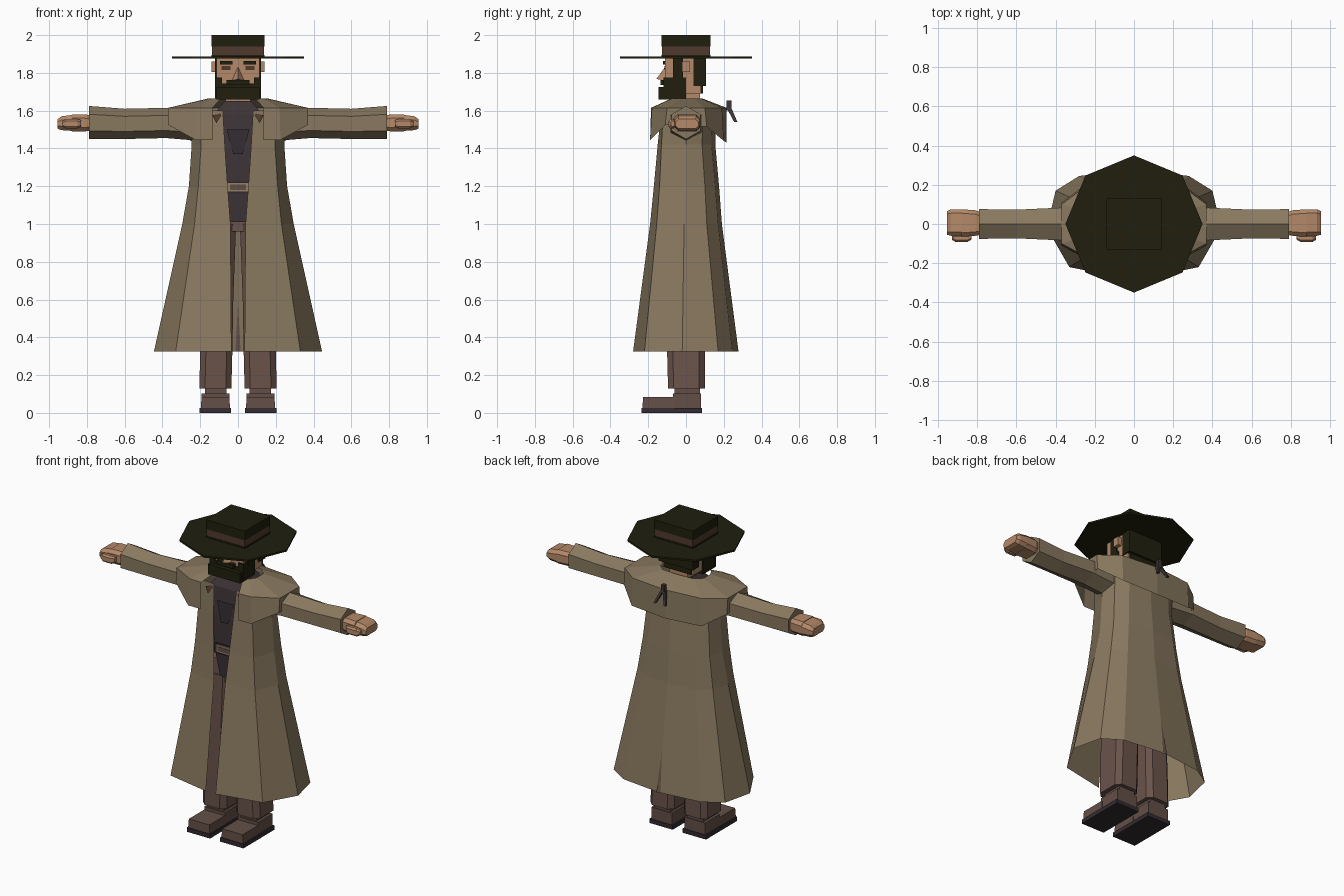
import bpy, bmesh, math

cube = bpy.data.objects.get("Cube")
if cube:
    bpy.data.objects.remove(cube, do_unlink=True)


def material(name, *rgb):
    m = bpy.data.materials.new(name)
    m.use_nodes = True
    m.diffuse_color = (*rgb, 1)
    m.node_tree.nodes["Principled BSDF"].inputs["Base Color"].default_value = (*rgb, 1)
    return m


TAN = material("coat tan", .25, .19, .115)
BLACK = material("hat black", .014, .0135, .0045)
SKIN = material("skin", .46, .25, .14)
BROWN = material("trouser brown", .147, .087, .07)
VEST = material("vest charcoal", .047, .033, .037)
BOOT = material("boot brown", .125, .078, .062)
BAND = material("band brown", .08, .042, .026)
SOLE = material("sole dark", .033, .024, .03)
BUCKLE = material("buckle", .3, .22, .14)


def build(name, verts, faces, mat, mirror=False, fix=True):
    bm = bmesh.new()
    vs = [bm.verts.new(v) for v in verts]
    for f in faces:
        bm.faces.new([vs[i] for i in f])
    if fix:
        bmesh.ops.recalc_face_normals(bm, faces=bm.faces)
    me = bpy.data.meshes.new(name)
    bm.to_mesh(me)
    bm.free()
    me.materials.append(mat)
    ob = bpy.data.objects.new(name, me)
    bpy.context.collection.objects.link(ob)
    if mirror:
        mod = ob.modifiers.new("mirror", "MIRROR")
        mod.merge_threshold = .0005
    return ob


def loft(name, rings, mat, mirror=False, closed=True):
    """Skin a list of equal-length rings; closed rings also get end caps."""
    n = len(rings[0])
    verts = [p for r in rings for p in r]
    faces = []
    for k in range(len(rings) - 1):
        for i in range(n if closed else n - 1):
            a, b = k * n + i, k * n + (i + 1) % n
            faces.append((a, a + n, b + n, b))
    if closed:
        faces += [list(range(n)), list(range(len(verts) - n, len(verts)))]
    return build(name, verts, faces, mat, mirror, fix=closed)


def rect(x0, x1, y0, y1, z):
    return [(x0, y0, z), (x1, y0, z), (x1, y1, z), (x0, y1, z)]


def box(name, x, y, z, mat, mirror=False):
    return loft(name, [rect(*x, *y, z[0]), rect(*x, *y, z[1])], mat, mirror)


def hexagon(x, cz, ry, rz, cy=0):
    """Six-sided section across the arm with a ridge on top."""
    return [(x, cy + ry * math.sin(a) / .866, cz + rz * math.cos(a))
            for a in (math.tau * i / 6 for i in range(6))]


def slab(x, y0, y1, z0, z1, c):
    """Chamfered section across the hand."""
    return [(x, y0, z0 + c), (x, y0 + c, z0), (x, y1 - c, z0), (x, y1, z0 + c),
            (x, y1, z1 - c), (x, y1 - c, z1), (x, y0 + c, z1), (x, y0, z1 - c)]


def level(z, *pts):
    return [(x, y, z) for x, y in pts]


# Hat
octagon = [(.35 * math.cos(i * math.tau / 8), .35 * math.sin(i * math.tau / 8))
           for i in range(8)]
loft("hat_brim", [level(1.875, *octagon), level(1.886, *octagon)], BLACK)
box("hat_crown", (-.14, .14), (-.13, .13), (1.94, 2.0), BLACK)
box("hat_band", (-.137, .137), (-.127, .127), (1.895, 1.94), BAND)
box("hat_base", (-.14, .14), (-.13, .13), (1.886, 1.895), BLACK)

# Head, hair and beard
box("head", (-.115, .115), (-.11, .08), (1.69, 1.876), SKIN)
box("neck", (-.065, .065), (-.05, .075), (1.58, 1.7), SKIN)
box("hair_back", (-.122, .122), (.04, .105), (1.73, 1.876), BLACK)
box("hair_nape", (-.1, .1), (.05, .09), (1.69, 1.73), BLACK)
box("sideburn", (.1, .123), (-.07, -.015), (1.75, 1.876), BLACK, True)
box("jaw_beard", (.085, .122), (-.12, .0), (1.665, 1.775), BLACK, True)
box("chin_beard", (-.115, .115), (-.145, -.01), (1.66, 1.725), BLACK)
box("moustache", (-.06, .06), (-.135, -.1), (1.735, 1.762), BLACK)
box("mouth", (-.085, .085), (-.118, -.1), (1.72, 1.745), BLACK)
box("ear", (.11, .14), (-.02, .022), (1.805, 1.86), SKIN, True)
box("eyebrow", (.03, .095), (-.122, -.1), (1.845, 1.862), BLACK, True)
box("eye", (.04, .088), (-.114, -.108), (1.815, 1.836), BAND, True)
build("nose", [(0, -.108, 1.835), (.035, -.108, 1.757), (-.035, -.108, 1.757), (0, -.157, 1.768)],
      [(0, 1, 3), (0, 3, 2), (1, 2, 3), (0, 2, 1)], SKIN)

# Torso, belt and buckle
loft("vest", [rect(-.045, .045, -.12, .08, 1.01), rect(-.07, .07, -.13, .1, 1.16),
              rect(-.1, .1, -.13, .11, 1.4), rect(-.13, .13, -.11, .11, 1.58),
              rect(-.07, .07, -.07, .08, 1.65)], VEST)
box("belt", (-.075, .075), (-.137, .1), (1.16, 1.225), SOLE)
box("buckle", (-.055, .055), (-.145, -.13), (1.17, 1.22), BUCKLE)
box("buckle_centre", (-.043, .043), (-.148, -.14), (1.181, 1.209), BOOT)
build("shirt_front", [(-.06, -.128, 1.5), (.06, -.128, 1.5), (.025, -.14, 1.37), (-.025, -.14, 1.37)],
      [(0, 3, 2, 1)], SOLE, fix=False)
build("collar_flap", [(.075, -.125, 1.59), (.135, -.14, 1.575), (.115, -.145, 1.535)],
      [(0, 2, 1)], BAND, True, fix=False)


# Long coat, open down the front
coat = [
    level(1.6, (.08, -.13), (.2, -.12), (.25, 0), (.22, .09), (.15, .14), (0, .16)),
    level(1.42, (.07, -.15), (.195, -.13), (.245, 0), (.22, .085), (.15, .135), (0, .155)),
    level(1.2, (.055, -.17), (.21, -.14), (.26, 0), (.24, .1), (.17, .155), (0, .175)),
    level(1.0, (.04, -.19), (.23, -.155), (.295, -.01), (.27, .11), (.19, .17), (0, .19)),
    level(.325, (.035, -.28), (.33, -.22), (.445, -.02), (.4, .17), (.28, .245), (0, .278)),
]
loft("coat", coat, TAN, True, closed=False)
build("coat_back_slit", [(0, .246, .58), (-.014, .284, .325), (.014, .284, .325)],
      [(0, 1, 2)], BROWN, fix=False)
build("coat_slit_lining", [(0, .238, .58), (-.014, .272, .325), (.014, .272, .325)],
      [(0, 2, 1)], BROWN, fix=False)

# Shoulder cape
cape = [
    level(1.665, (.09, -.075), (.13, -.07), (.155, -.03), (.155, .04), (.11, .08), (0, .085)),
    level(1.615, (.135, -.185), (.22, -.18), (.37, -.1), (.37, .1), (.25, .19), (0, .215)),
    [(.135, -.19, 1.445), (.225, -.19, 1.445), (.37, -.11, 1.525),
     (.37, .11, 1.515), (.25, .2, 1.44), (0, .215, 1.43)],
]
loft("cape", cape, TAN, True, closed=False)

# Hook on the back of the cape
box("hook_stem", (-.012, .012), (.215, .24), (1.6, 1.655), VEST)
loft("hook_prong", [rect(0, .016, .215, .24, 1.615), rect(.03, .044, .255, .272, 1.54)], VEST, True)

# Arms and hands
loft("sleeve", [hexagon(.2, 1.525, .08, .085), hexagon(.38, 1.535, .083, .08),
                hexagon(.6, 1.53, .073, .08), hexagon(.79, 1.537, .076, .088)], TAN, True)
loft("palm", [slab(.78, -.055, .06, 1.495, 1.575, .02), slab(.81, -.06, .07, 1.49, 1.58, .02),
              slab(.88, -.065, .075, 1.49, 1.58, .02)], SKIN, True)
loft("fingers", [slab(.88, -.06, .075, 1.493, 1.577, .02), slab(.935, -.06, .075, 1.497, 1.57, .02),
                 slab(.955, -.055, .065, 1.505, 1.555, .015)], SKIN, True)
loft("thumb", [slab(.83, -.08, -.05, 1.515, 1.55, .008), slab(.85, -.092, -.055, 1.505, 1.555, .01),
               slab(.91, -.092, -.055, 1.505, 1.555, .01), slab(.93, -.08, -.06, 1.515, 1.545, .008)],
     SKIN, True)


# Trousers
def leg_ring(x0, x1, y0, y1, z):
    c = .03
    return [(x0 + c, y0, z), (x1 - c, y0, z), (x1, y0 + c, z), (x1, y1 - c, z),
            (x1 - c, y1, z), (x0 + c, y1, z), (x0, y1 - c, z), (x0, y0 + c, z)]


loft("trouser_leg", [leg_ring(.035, .205, -.095, .1, .13), leg_ring(.03, .2, -.1, .1, .32),
                     leg_ring(.025, .19, -.1, .1, .6), leg_ring(.01, .17, -.1, .1, 1.0)], BROWN, True)
box("hips", (-.17, .17), (-.09, .1), (.96, 1.1), BROWN)

# Boots
box("ankle", (.06, .175), (-.06, .075), (.09, .14), BOOT, True)
box("boot_heel", (.045, .193), (-.07, .08), (.026, .103), BOOT, True)
loft("boot_toe", [rect(.042, .197, -.23, -.06, .026), rect(.046, .193, -.228, -.06, .083)], BOOT, True)
box("boot_sole", (.036, .203), (-.235, .085), (0, .027), SOLE, True)
